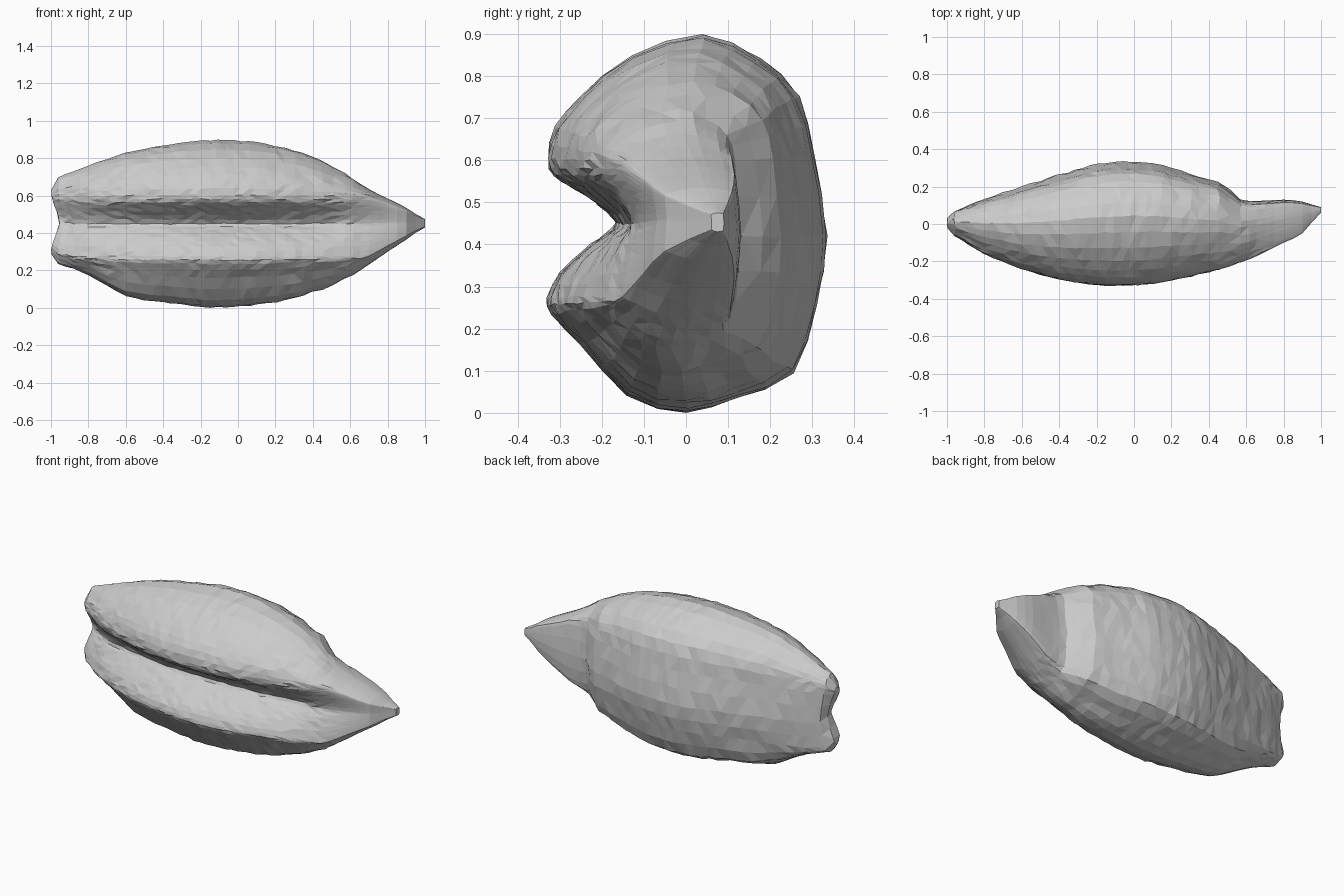
import bpy, bmesh, random, math
from mathutils import Vector

if "Cube" in bpy.data.objects:
    bpy.data.objects.remove(bpy.data.objects["Cube"])
random.seed(4)

# Stations along the grain: x, z low, z high, y front, y back, groove strength
STATIONS = [
    (-1.0, .29, .63, -.025, .035, 1.4), (-.96, .235, .70, -.065, .075, 1.5), (-.8, .175, .76, -.16, .135, 1.2),
    (-.6, .065, .83, -.24, .20, 1.1), (-.4, .03, .87, -.295, .265, 1), (-.15, .003, .895, -.328, .328, 1),
    (.1, .015, .885, -.318, .325, 1), (.3, .05, .845, -.28, .27, 1), (.45, .10, .79, -.245, .225, 1),
    (.51, .125, .755, -.225, .18, 1), (.57, .155, .72, -.205, .13, .9), (.7, .23, .635, -.15, .125, .6),
    (.8, .30, .585, -.10, .13, .3), (.9, .365, .535, -.05, .12, .1), (1.0, .43, .475, .06, .09, 0)]

# Cross-section at the widest place (y, z), starting in the front groove
SECTION = [
    (-.165, .45), (-.21, .495), (-.27, .535), (-.315, .565), (-.33, .605), (-.31, .68), (-.25, .755), (-.13, .85),
    (.04, .9), (.17, .845), (.265, .755), (.3, .61), (.33, .42), (.305, .26), (.25, .095), (.12, .035),
    (0, 0), (-.14, .04), (-.25, .16), (-.32, .235), (-.33, .275), (-.3, .33), (-.25, .38), (-.2, .42)]
GROOVE = {0, 1, 2, 3, 21, 22, 23}


def spline(a, b, c, d, t):
    return tuple(.5 * (2*q + (r-p)*t + (2*p-5*q+4*r-s)*t*t + (3*q-p-3*r+s)*t**3)
                 for p, q, r, s in zip(a, b, c, d))


def remap(z, knots):
    base = (0, .27, .59, .9)
    for i in range(3):
        if z <= base[i+1] or i == 2:
            t = (z - base[i]) / (base[i+1] - base[i])
            return knots[i] + t * (knots[i+1] - knots[i])


def ring(station):
    x, z0, z1, yf, yb, g = station
    h = z1 - z0
    knots = (z0, max(.27, z0 + .12*h), min(.59, z1 - .12*h), z1)
    pts = []
    for i, (y, z) in enumerate(SECTION):
        u = (y + .33) / .66
        if i in GROOVE:
            u *= g
        zz = remap(z, knots)
        # blunt end is notched between its two lobes
        dent = .045 * max(0, (-x - .88) / .12) * math.exp(-((zz - .46) / .09)**2)
        pts.append((x + dent, yf + u*(yb - yf), zz))
    # refine the ring with a closed spline
    n = len(pts)
    return [spline(pts[i-1], pts[i], pts[(i+1) % n], pts[(i+2) % n], t)
            for i in range(n) for t in (0, .5)]


# Resample the stations and loft the rings
rows = []
last = len(STATIONS) - 1
for i in range(last):
    a, b = STATIONS[i], STATIONS[i+1]
    steps = max(1, round((b[0] - a[0]) / .045))
    p, q = STATIONS[max(i-1, 0)], STATIONS[min(i+2, last)]
    for k in range(steps):
        t = k / steps
        s = spline(p, a, b, q, t)
        rows.append((a[0] + t*(b[0]-a[0]),) + s[1:])
rows.append(STATIONS[-1])

bm = bmesh.new()
rings = []
for k, row in enumerate(rows):
    amp = .012 * min(1, max(0, (row[2] - row[1] - .3) / .4)) * .4
    verts = []
    for x, y, z in ring(row):
        v = Vector((x + random.uniform(-2, 2) * amp, y + random.uniform(-.7, .7) * amp,
                    z + random.uniform(-.8, .8) * amp))
        v.x = max(-1, min(1, v.x))
        v.z = max(0, v.z)
        verts.append(bm.verts.new(v))
    rings.append(verts)
for a, b in zip(rings, rings[1:]):
    n = len(a)
    for i in range(n):
        bm.faces.new((a[i], a[(i+1) % n], b[(i+1) % n], b[i]))

# Close the notched blunt end by bridging front to back, and cap the pointed germ end
def bridge_cap(v):
    # walk both sides from the top of the ring down to the bottom
    n = len(v)
    top, bottom = 16, 32
    back = [v[top + j] for j in range(bottom - top + 1)]
    front = [v[(top - j) % n] for j in range(n - (bottom - top) + 1)]
    i = j = 0
    while i < len(back) - 1 or j < len(front) - 1:
        nb = back[i+1].co.z if i < len(back) - 1 else -9
        nf = front[j+1].co.z if j < len(front) - 1 else -9
        tri = (back[i], front[j], back[i+1] if nb > nf else front[j+1])
        if nb > nf:
            i += 1
        else:
            j += 1
        if len(set(tri)) == 3:
            bm.faces.new(tri)


bridge_cap(rings[0])
bm.faces.new(rings[-1])
bmesh.ops.triangulate(bm, faces=bm.faces[:])
bmesh.ops.recalc_face_normals(bm, faces=bm.faces[:])
mesh = bpy.data.meshes.new("grain_kernel")
bm.to_mesh(mesh)
bm.free()
bpy.context.collection.objects.link(bpy.data.objects.new("grain_kernel", mesh))
